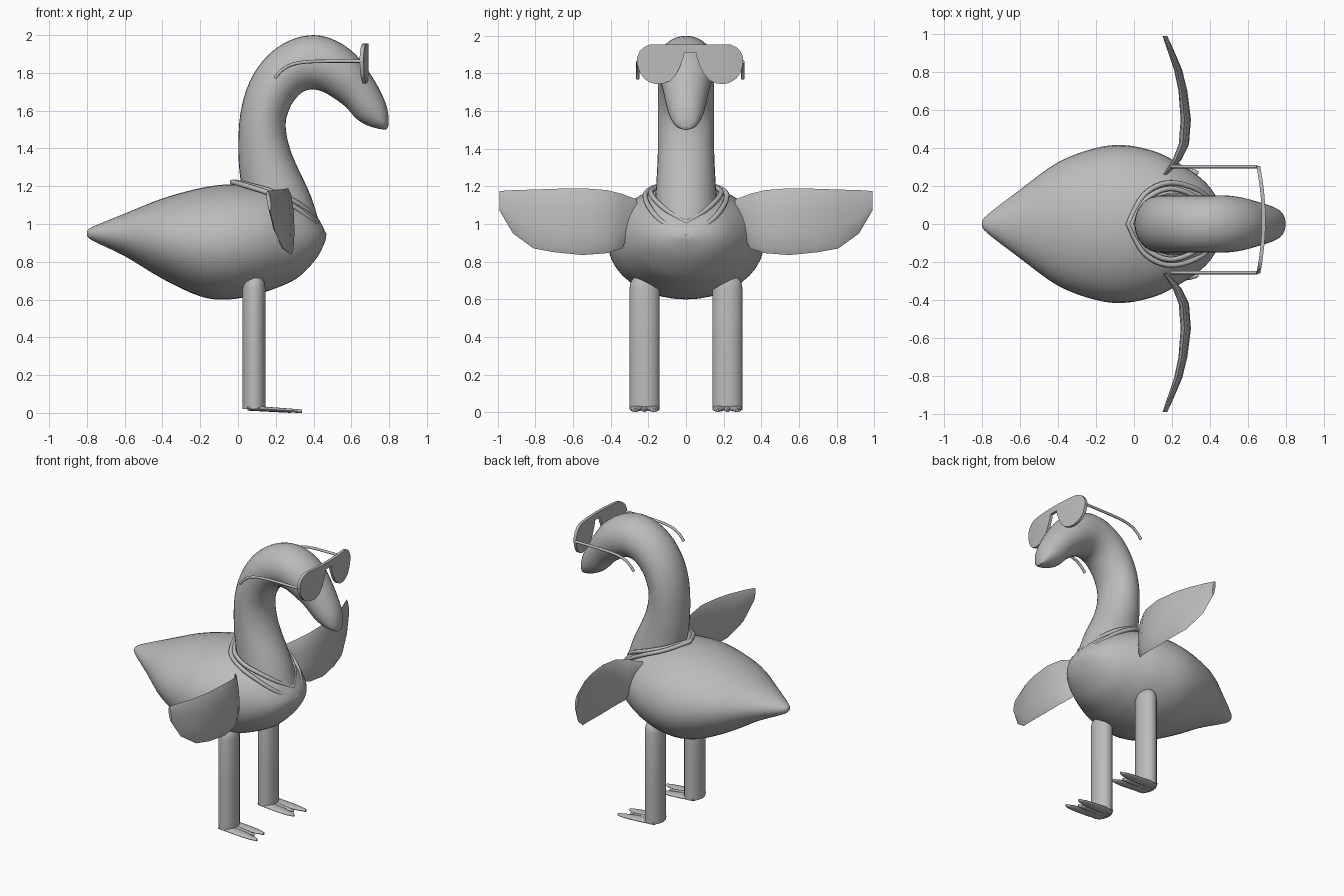
import bpy, bmesh, math
from mathutils import Vector

cube = bpy.data.objects.get("Cube")
if cube:
    bpy.data.objects.remove(cube)

grey = bpy.data.materials.new("plain_grey")
grey.use_nodes = True
grey.diffuse_color = (0.5, 0.5, 0.5, 1)
grey.node_tree.nodes["Principled BSDF"].inputs["Base Color"].default_value = (0.5, 0.5, 0.5, 1)


def finish(name, bm, angle=40):
    bmesh.ops.recalc_face_normals(bm, faces=bm.faces)
    mesh = bpy.data.meshes.new(name)
    bm.to_mesh(mesh)
    bm.free()
    mesh.materials.append(grey)
    ob = bpy.data.objects.new(name, mesh)
    bpy.context.collection.objects.link(ob)
    bpy.ops.object.select_all(action='DESELECT')
    ob.select_set(True)
    bpy.context.view_layer.objects.active = ob
    bpy.ops.object.shade_smooth_by_angle(angle=math.radians(angle))
    return ob


def spline(rows, steps):
    """Catmull-Rom interpolation of rows of numbers."""
    out = []
    for i in range(len(rows) - 1):
        a, b, c, d = (rows[min(max(i + k, 0), len(rows) - 1)] for k in (-1, 0, 1, 2))
        for s in range(steps):
            t = s / steps
            out.append([q + 0.5 * t * (r - p + t * (2*p - 5*q + 4*r - u + t * (3*(q - r) + u - p)))
                        for p, q, r, u in zip(a, b, c, d)])
    return out + [list(rows[-1])]


def loft(name, rings, axis, sides=32, square=False, angle=40):
    """Skin rings given as (top point, bottom point, half width along axis)."""
    bm = bmesh.new()
    if square:
        outline = [(1, 1), (-1, 1), (-1, -1), (1, -1)]
    else:
        outline = [(math.cos(k * math.tau / sides), math.sin(k * math.tau / sides))
                   for k in range(sides)]
    loops = []
    for top, bottom, w in rings:
        top, bottom = Vector(top), Vector(bottom)
        mid, half = (top + bottom) / 2, (top - bottom) / 2
        loops.append([bm.verts.new(mid + half * c + Vector(axis) * w * s) for c, s in outline])
    for a, b in zip(loops, loops[1:]):
        for k in range(len(a)):
            j = (k + 1) % len(a)
            bm.faces.new((a[k], a[j], b[j], b[k]))
    bm.faces.new(loops[0])
    bm.faces.new(loops[-1])
    return finish(name, bm, angle)


def tube(name, points, radius, closed=False):
    """Round wire along a smooth path, turned into a mesh."""
    curve = bpy.data.curves.new(name, 'CURVE')
    curve.dimensions = '3D'
    curve.bevel_depth = radius
    curve.bevel_resolution = 2
    curve.use_fill_caps = True
    s = curve.splines.new('POLY')
    s.points.add(len(points) - 1)
    for p, co in zip(s.points, points):
        p.co = (*co, 1)
    s.use_cyclic_u = closed
    ob = bpy.data.objects.new(name, curve)
    mesh = bpy.data.meshes.new_from_object(ob)
    bpy.data.objects.remove(ob)
    bm = bmesh.new()
    bm.from_mesh(mesh)
    finish(name, bm, 60)


# Body: x, top, bottom, half width
body = [(-.80, .962, .94, .012), (-.77, .985, .912, .05), (-.6, 1.055, .83, .18),
        (-.4, 1.135, .71, .325), (-.2, 1.19, .617, .4), (-.05, 1.21, .6, .415),
        (.1, 1.205, .628, .385), (.2, 1.19, .66, .34), (.3, 1.145, .705, .28),
        (.37, 1.09, .765, .225), (.42, 1.03, .825, .165), (.45, .985, .88, .1),
        (.465, .945, .92, .03)]
loft("body", [((x, 0, t), (x, 0, b), w) for x, t, b, w in spline(body, 4)], (0, 1, 0), 40)

# Neck and head: back edge x z, front edge x z, half width
neck = [(.04, 1.1, .44, .97, .175), (.015, 1.22, .385, 1.15, .16), (.002, 1.38, .285, 1.37, .15),
        (.012, 1.58, .252, 1.52, .15), (.06, 1.75, .275, 1.615, .15), (.15, 1.885, .315, 1.675, .15),
        (.27, 1.97, .355, 1.705, .15), (.4, 2.0, .4, 1.712, .15), (.52, 1.97, .45, 1.7, .15),
        (.62, 1.9, .51, 1.665, .14), (.69, 1.81, .57, 1.62, .122), (.745, 1.72, .63, 1.555, .105),
        (.785, 1.63, .69, 1.52, .085), (.797, 1.56, .75, 1.503, .058), (.795, 1.515, .785, 1.5, .02)]
loft("neck_and_head", [((a, 0, b), (c, 0, d), w) for a, b, c, d, w in spline(neck, 4)], (0, 1, 0))

# Two necklace strands
strands = {
    "upper": [(-.015, 0, 1.222), (.06, .125, 1.205), (.17, .185, 1.175), (.28, .165, 1.13),
              (.37, .1, 1.07), (.425, 0, 1.005)],
    "lower": [(-.03, 0, 1.222), (.05, .15, 1.2), (.17, .215, 1.16), (.3, .195, 1.09),
              (.4, .125, 1.01), (.455, 0, .945)]}
for label, half in strands.items():
    path = spline(half, 5)
    path += [(x, -y, z) for x, y, z in path[-2:0:-1]]
    tube("necklace_" + label, path, .014, True)

# Wing columns: y, x, top, bottom, half thickness
wing = [(.26, .17, 1.13, 1.03, .012), (.34, .23, 1.16, .87, .022), (.42, .265, 1.18, .845, .026),
        (.55, .275, 1.19, .835, .026), (.7, .26, 1.187, .85, .022), (.81, .235, 1.183, .87, .02),
        (.92, .193, 1.18, .95, .015), (.99, .165, 1.175, 1.07, .01)]

for side, label in ((1, "left"), (-1, "right")):
    loft(label + "_wing", [((x - .01, side * y, t), (x + .005, side * y, b), w)
                           for y, x, t, b, w in wing], (1, 0, 0), 10, angle=30)

    # Leg with a domed top
    leg = [(.02, 1), (.3, 1), (.66, 1)]
    leg += [(.66 + .08 * math.sin(a), math.cos(a)) for a in (.4, .8, 1.2, 1.5)]
    y = side * .22
    loft(label + "_leg", [((.085 + .061 * r, y, z), (.085 - .061 * r, y, z), .08 * r)
                          for z, r in leg], (0, 1, 0), 24)

    # Flat foot with three tapering toes
    for toe, offset, length in (("inner", -.047, .32), ("middle", 0, .28), ("outer", .047, .34)):
        rings = []
        for t in (0, .15, .4, .65, .85, .96, 1):
            x = .05 + (length - .05) * t
            ty = y + side * offset * (.75 + .35 * t)
            base = .012 * (1 - t)
            w = .04 * math.sqrt(max(1 - t ** 3, .02)) * (.6 if offset == 0 else 1)
            rings.append(((x, ty, base + .028 - .01 * t), (x, ty, base), w))
        loft(f"{label}_{toe}_toe", rings, (0, 1, 0), 12)

    # Arm of the sunglasses
    arm = [(.65, 1.862), (.5, 1.862), (.36, 1.858), (.28, 1.842), (.23, 1.812), (.195, 1.772)]
    tube(label + "_glasses_arm", [(x, .023 + side * .279, z) for x, z in spline(arm, 4)], .009)

# Sunglasses front: offset from centre, top, bottom
half = [(0, 1.955, 1.912), (.03, 1.955, 1.912), (.034, 1.955, 1.89), (.05, 1.955, 1.845),
        (.075, 1.955, 1.795), (.105, 1.955, 1.762), (.14, 1.955, 1.747), (.18, 1.955, 1.743),
        (.215, 1.953, 1.753), (.245, 1.94, 1.773), (.268, 1.918, 1.805), (.282, 1.885, 1.85)]
columns = [(-u, t, b) for u, t, b in half[:0:-1]] + half
loft("glasses_front", [((.682 - .35 * u * u, .022 + u, t), (.682 - .35 * u * u, .022 + u, b), .01)
                       for u, t, b in columns], (1, 0, 0), square=True)
